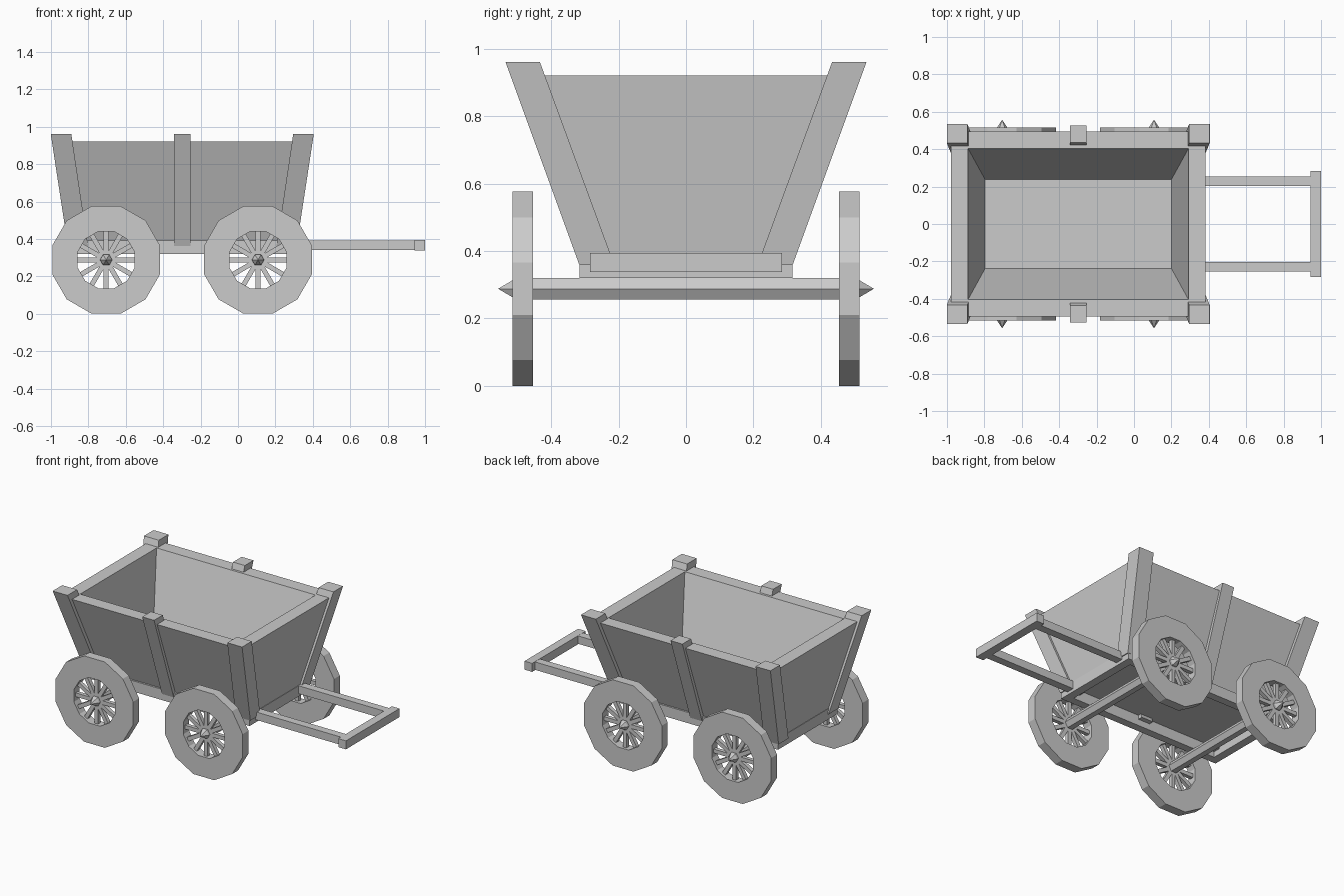
import bpy, bmesh
from math import pi, cos, sin
from mathutils import Matrix, Vector

if "Cube" in bpy.data.objects:
    bpy.data.objects.remove(bpy.data.objects["Cube"])

CX = -0.298                      # centre of the cart body along x
WZ = 0.288                       # wheel centre height


def finish(name, bm):
    bmesh.ops.recalc_face_normals(bm, faces=bm.faces)
    me = bpy.data.meshes.new(name)
    bm.to_mesh(me)
    bm.free()
    ob = bpy.data.objects.new(name, me)
    bpy.context.collection.objects.link(ob)
    return ob


def rect(bm, x0, x1, y0, y1, z):
    return [bm.verts.new((x, y, z)) for x, y in ((x0, y0), (x1, y0), (x1, y1), (x0, y1))]


def bridge(bm, a, b):
    n = len(a)
    for i in range(n):
        bm.faces.new((a[i], a[(i + 1) % n], b[(i + 1) % n], b[i]))


def loft(name, rings):
    """Stack rectangles (x0, x1, y0, y1, z) into one closed solid."""
    bm = bmesh.new()
    loops = [rect(bm, *r) for r in rings]
    for a, b in zip(loops, loops[1:]):
        bridge(bm, a, b)
    bm.faces.new(loops[0])
    bm.faces.new(loops[-1])
    return finish(name, bm)


def box(name, x0, x1, y0, y1, z0, z1):
    return loft(name, [(x0, x1, y0, y1, z0), (x0, x1, y0, y1, z1)])


def centred(hx, hy, z):
    return (CX - hx, CX + hx, -hy, hy, z)


def span(a, b, s):
    return (s * a, s * b) if s > 0 else (s * b, s * a)


# Tub: flared walls with thick rim, sunken inside down to the floor
loft("tub", [centred(0.602, 0.302, 0.39), centred(0.68, 0.495, 0.92),
             centred(0.59, 0.405, 0.92), centred(0.4975, 0.237, 0.43)])

# Open frame under the tub
bm = bmesh.new()
loops = [rect(bm, *centred(*r)) for r in
         ((0.605, 0.315, 0.32), (0.605, 0.315, 0.392), (0.55, 0.262, 0.392), (0.55, 0.262, 0.32))]
for i in range(4):
    bridge(bm, loops[i], loops[(i + 1) % 4])
finish("base_frame", bm)

# Slanted posts: four corners and one mid-post per side
for sy in (-1, 1):
    for sx in (-1, 1):
        bx, tx = span(0.503, 0.611, sx), span(0.593, 0.703, sx)
        loft("corner_post", [
            (CX + bx[0], CX + bx[1], *span(0.212, 0.316, sy), 0.358),
            (CX + tx[0], CX + tx[1], *span(0.433, 0.535, sy), 0.96)])
    loft("middle_post", [
        (CX - 0.044, CX + 0.044, *span(0.23, 0.318, sy), 0.363),
        (CX - 0.044, CX + 0.044, *span(0.435, 0.527, sy), 0.96)])

# Pull handle
for sy in (-1, 1):
    box("handle_arm", 0.25, 0.945, *span(0.202, 0.255, sy), 0.34, 0.393)
box("handle_crossbar", 0.943, 1.0, -0.284, 0.284, 0.337, 0.394)


def ring(bm, r, n, y, off=0.0):
    return [bm.verts.new((r * cos(off + 2 * pi * i / n), y, r * sin(off + 2 * pi * i / n)))
            for i in range(n)]


def wheel(x, s):
    # Twelve-sided rim
    bm = bmesh.new()
    loops = [ring(bm, r, 12, y, pi / 12) for r, y in
             ((0.298, -0.031), (0.298, 0.031), (0.158, 0.031), (0.158, -0.031))]
    for i in range(4):
        bridge(bm, loops[i], loops[(i + 1) % 4])
    finish("wheel_rim", bm).location = (x, s * 0.484, WZ)
    # Spokes
    bm = bmesh.new()
    for i in range(12):
        m = (Matrix.Rotation(i * pi / 6, 4, 'Y') @ Matrix.Translation((0.09, 0, 0))
             @ Matrix.Diagonal((0.15, 0.026, 0.026, 1)))
        bmesh.ops.create_cube(bm, size=1, matrix=m)
    finish("wheel_spokes", bm).location = (x, s * 0.484, WZ)
    # Pointed hub cap
    bm = bmesh.new()
    base, mid = ring(bm, 0.036, 6, s * 0.45), ring(bm, 0.032, 6, s * 0.51)
    tip = bm.verts.new((0, s * 0.557, 0))
    bridge(bm, base, mid)
    bm.faces.new(base)
    for i in range(6):
        bm.faces.new((mid[i], mid[(i + 1) % 6], tip))
    finish("hub_cap", bm).location = (x, 0, WZ)


# Axles with a wheel on each end
for x in (-0.705, 0.107):
    bm = bmesh.new()
    a, b = ring(bm, 0.037, 6, -0.47), ring(bm, 0.037, 6, 0.47)
    bridge(bm, a, b)
    bm.faces.new(a)
    bm.faces.new(b)
    finish("axle", bm).location = (x, 0, WZ)
    for s in (-1, 1):
        wheel(x, s)
